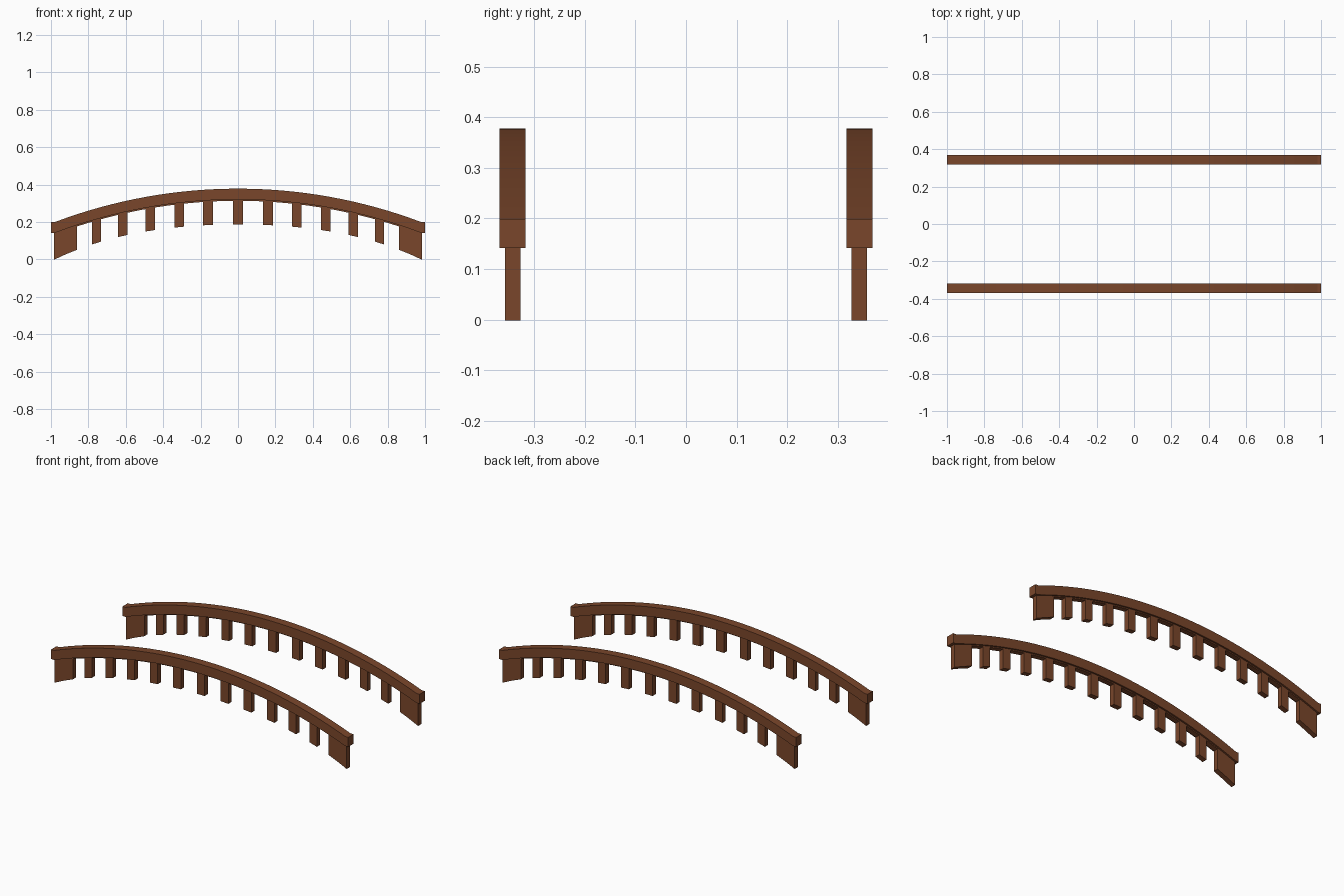
import bpy, bmesh, math

if "Cube" in bpy.data.objects:
    bpy.data.objects.remove(bpy.data.objects["Cube"])

RADIUS = 2.775
Y = 0.343

wood = bpy.data.materials.new("brown_wood")
wood.diffuse_color = (0.195, 0.062, 0.024, 1)
wood.use_nodes = True
wood.node_tree.nodes["Principled BSDF"].inputs["Base Color"].default_value = wood.diffuse_color


def arc(x, crown):
    """Height of the handrail arc, level past |x| = 0.98."""
    x = min(abs(x), 0.98)
    return crown - RADIUS + math.sqrt(RADIUS ** 2 - x * x)


def foot(x):
    """Curve along the lower ends of the balusters."""
    return 0.187 - 0.143 * x ** 2 - 0.054 * x ** 4


def strip(name, xs, low, high, y, width):
    """Solid between two curves, extruded along y."""
    bm = bmesh.new()
    rings = []
    for x in xs:
        pts = [(y - width / 2, low(x)), (y + width / 2, low(x)),
               (y + width / 2, high(x)), (y - width / 2, high(x))]
        rings.append([bm.verts.new((x, py, pz)) for py, pz in pts])
    for a, b in zip(rings, rings[1:]):
        for i in range(4):
            j = (i + 1) % 4
            bm.faces.new((a[i], a[j], b[j], b[i]))
    bm.faces.new(rings[0])
    bm.faces.new(rings[-1])
    bmesh.ops.recalc_face_normals(bm, faces=bm.faces)
    mesh = bpy.data.meshes.new(name)
    bm.to_mesh(mesh)
    bm.free()
    mesh.materials.append(wood)
    bpy.context.collection.objects.link(bpy.data.objects.new(name, mesh))


def spread(a, b, n):
    return [a + (b - a) * i / n for i in range(n + 1)]


for side, y in (("front", -Y), ("back", Y)):
    # Curved handrail with short level ends
    strip(side + "_handrail", [-1] + spread(-0.98, 0.98, 32) + [1],
          lambda x: arc(x, 0.32), lambda x: arc(x, 0.378), y, 0.051)
    # Thin band under the handrail joining the balusters
    strip(side + "_under_band", spread(-0.98, 0.98, 32),
          lambda x: arc(x, 0.313), lambda x: arc(x, 0.33), y, 0.031)
    # Balusters
    for i, c in enumerate((0, 0.16, 0.315, 0.47, 0.617, 0.757)):
        half = 0.0265 - 0.0004 * i
        for s in ((1,) if c == 0 else (-1, 1)):
            strip(f"{side}_baluster", [s * c - half, s * c + half],
                  foot, lambda x: arc(x, 0.325), y, 0.031)
    # Wide end posts
    for s in (-1, 1):
        strip(f"{side}_end_post", spread(s * 0.86, s * 0.983, 2),
              foot, lambda x: arc(x, 0.325), y, 0.031)
